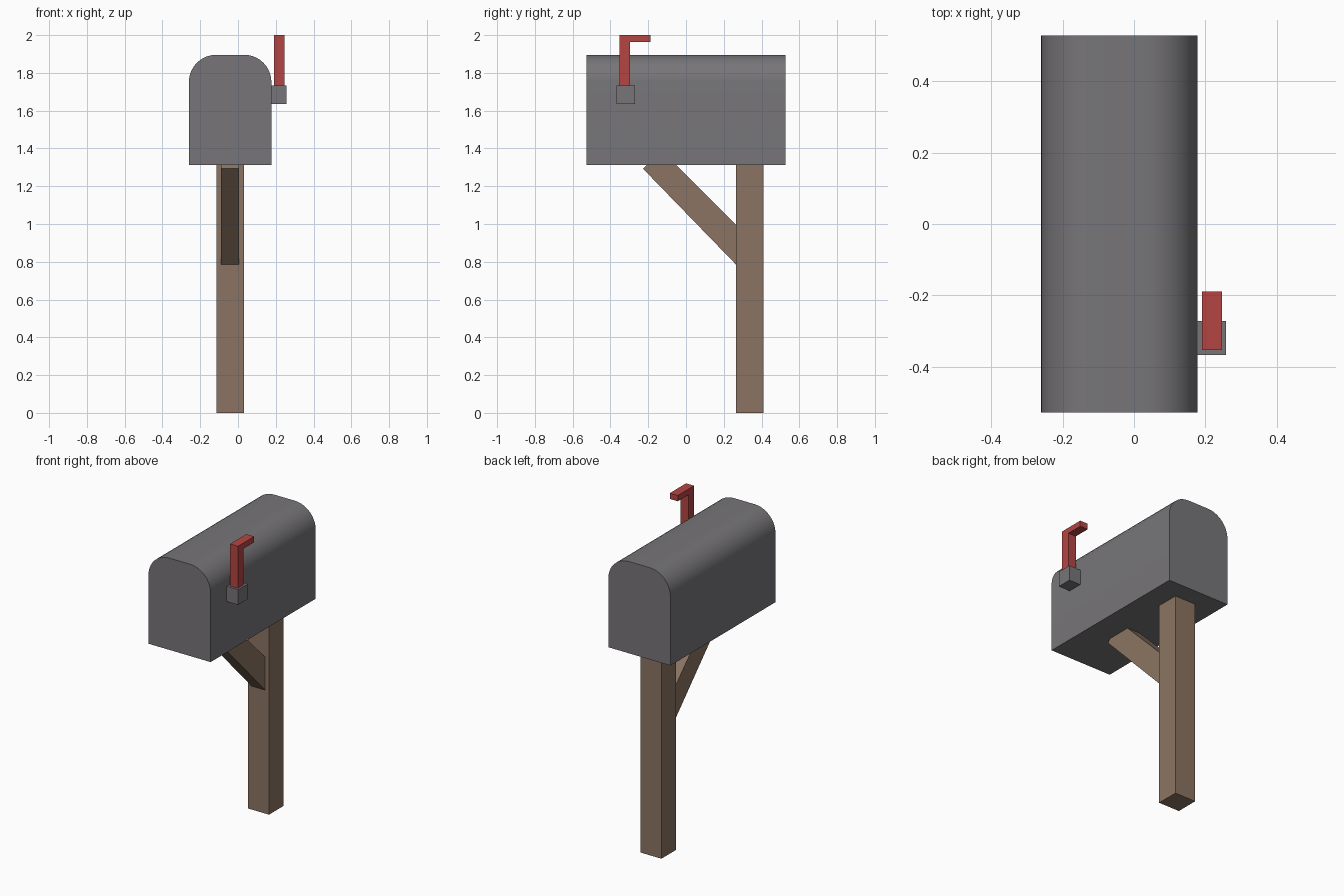
import bpy, bmesh, math

if "Cube" in bpy.data.objects:
    bpy.data.objects.remove(bpy.data.objects["Cube"])


def material(name, rgb):
    m = bpy.data.materials.new(name)
    lin = [((c / 255 + 0.055) / 1.055) ** 2.4 for c in rgb]
    m.diffuse_color = (*lin, 1)
    m.use_nodes = True
    m.node_tree.nodes["Principled BSDF"].inputs["Base Color"].default_value = m.diffuse_color
    return m


grey = material("grey metal", (119, 117, 120))
wood = material("brown wood", (139, 116, 98))
red = material("red paint", (180, 70, 67))


def extrude(name, outline, axis, lo, hi, mat, smooth=False):
    """Extrude a closed 2D outline along x (outline in y,z) or y (outline in x,z)."""
    def place(p, d):
        return (d, p[0], p[1]) if axis == "x" else (p[0], d, p[1])
    bm = bmesh.new()
    a = [bm.verts.new(place(p, lo)) for p in outline]
    b = [bm.verts.new(place(p, hi)) for p in outline]
    bm.faces.new(a)
    bm.faces.new(b)
    n = len(a)
    for i in range(n):
        j = (i + 1) % n
        bm.faces.new((a[i], a[j], b[j], b[i]))
    bmesh.ops.recalc_face_normals(bm, faces=bm.faces)
    me = bpy.data.meshes.new(name)
    bm.to_mesh(me)
    bm.free()
    me.materials.append(mat)
    ob = bpy.data.objects.new(name, me)
    bpy.context.collection.objects.link(ob)
    if smooth:
        bpy.ops.object.select_all(action="DESELECT")
        ob.select_set(True)
        bpy.context.view_layer.objects.active = ob
        bpy.ops.object.shade_smooth_by_angle(angle=math.radians(30))
    return ob


def box(name, x0, x1, y0, y1, z0, z1, mat):
    return extrude(name, [(y0, z0), (y1, z0), (y1, z1), (y0, z1)], "x", x0, x1, mat)


# Letter box: rectangle with two rounded top corners
X0, X1, Z0, Z1, R, STEPS = -0.26, 0.177, 1.312, 1.896, 0.145, 10
profile = [(X0, Z0), (X1, Z0)]
for cx, start in ((X1 - R, 0), (X0 + R, 90)):
    for i in range(STEPS + 1):
        t = math.radians(start + 90 * i / STEPS)
        profile.append((cx + R * math.cos(t), Z1 - R + R * math.sin(t)))
extrude("mailbox_body", profile, "y", -0.528, 0.528, grey, smooth=True)

# Wooden post and diagonal brace
box("post", -0.115, 0.033, 0.265, 0.411, 0, 1.312, wood)
extrude("brace", [(0.265, 0.785), (0.265, 0.995), (-0.05, 1.312),
                  (-0.208, 1.312), (-0.228, 1.293)], "x", -0.09, 0.006, wood)

# Flag: bracket on the side, upright stem with a bent tip
box("flag_bracket", 0.177, 0.258, -0.367, -0.271, 1.636, 1.733, grey)
extrude("flag", [(-0.352, 1.733), (-0.296, 1.733), (-0.296, 1.963),
                 (-0.189, 1.963), (-0.189, 2.0), (-0.352, 2.0)],
        "x", 0.19, 0.246, red)
